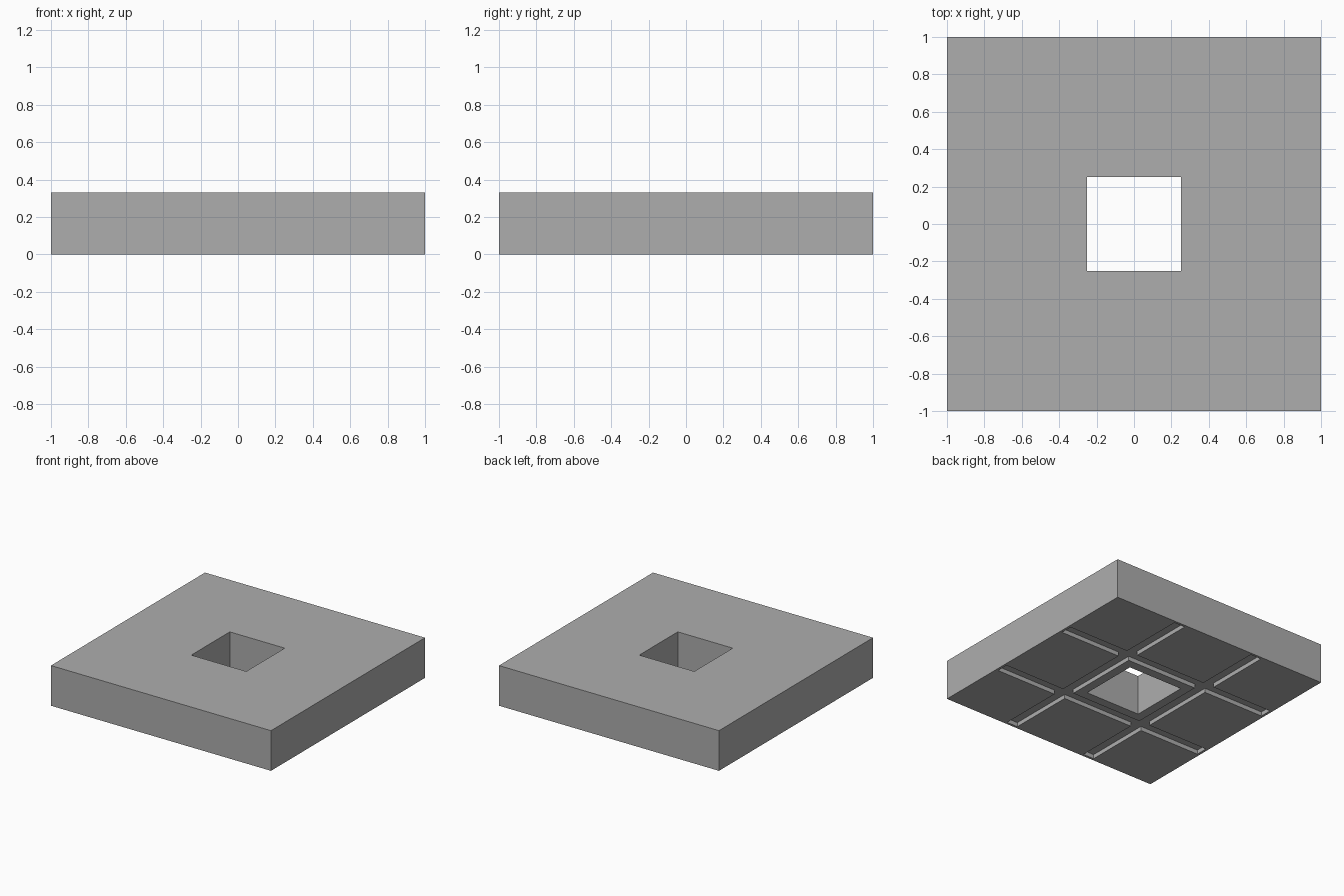
import bpy
import bmesh

cube = bpy.data.objects.get("Cube")
if cube:
    bpy.data.objects.remove(cube, do_unlink=True)

HEIGHT = 0.33
HOLE = 0.25       # half width of the central opening
GROOVE = 0.375    # groove centre line
WIDTH = 0.1
END = 0.98        # grooves stop just inside the rim
DEPTH = 0.035

grey = bpy.data.materials.new("light_grey")
grey.use_nodes = True
colour = (0.42, 0.42, 0.42, 1)
grey.diffuse_color = colour
grey.node_tree.nodes["Principled BSDF"].inputs["Base Color"].default_value = colour

# Grid lines bounding every part of the block, the grooves and the hole
inner, outer = GROOVE - WIDTH / 2, GROOVE + WIDTH / 2
half = [HOLE, inner, outer, END, 1]
lines = [-v for v in reversed(half)] + half


def in_groove(v):
    return inner < abs(v) < outer


def floor_height(x, y):
    """Underside height of a cell, or None inside the central opening."""
    if max(abs(x), abs(y)) < HOLE:
        return None
    if max(abs(x), abs(y)) < END and (in_groove(x) or in_groove(y)):
        return DEPTH
    return 0


bm = bmesh.new()


def quad(*points):
    bm.faces.new([bm.verts.new(p) for p in points])


# Underside cells, the top, and walls wherever neighbouring heights differ
spans = list(zip(lines, lines[1:]))
for x0, x1 in spans:
    for y0, y1 in spans:
        cx, cy = (x0 + x1) / 2, (y0 + y1) / 2
        z = floor_height(cx, cy)
        if z is None:
            continue
        quad((x0, y0, z), (x0, y1, z), (x1, y1, z), (x1, y0, z))
        quad((x0, y0, HEIGHT), (x1, y0, HEIGHT), (x1, y1, HEIGHT), (x0, y1, HEIGHT))
        edges = [((x0, y0), (x1, y0)), ((x1, y0), (x1, y1)),
                 ((x1, y1), (x0, y1)), ((x0, y1), (x0, y0))]
        for (ax, ay), (bx, by) in edges:
            # Sample just across the edge
            nx = (ax + bx) / 2 + (by - ay) * 0.001
            ny = (ay + by) / 2 - (bx - ax) * 0.001
            outside = max(abs(nx), abs(ny)) > 1
            other = None if outside else floor_height(nx, ny)
            top = HEIGHT if other is None else other
            if top > z:
                quad((ax, ay, z), (bx, by, z), (bx, by, top), (ax, ay, top))

# Weld cells and merge coplanar faces into clean panels
bmesh.ops.remove_doubles(bm, verts=bm.verts, dist=0.0001)
bmesh.ops.dissolve_limit(bm, angle_limit=0.01, verts=bm.verts, edges=bm.edges)

mesh = bpy.data.meshes.new("grooved_block")
bm.to_mesh(mesh)
bm.free()
mesh.materials.append(grey)
block = bpy.data.objects.new("grooved_block", mesh)
bpy.context.collection.objects.link(block)
